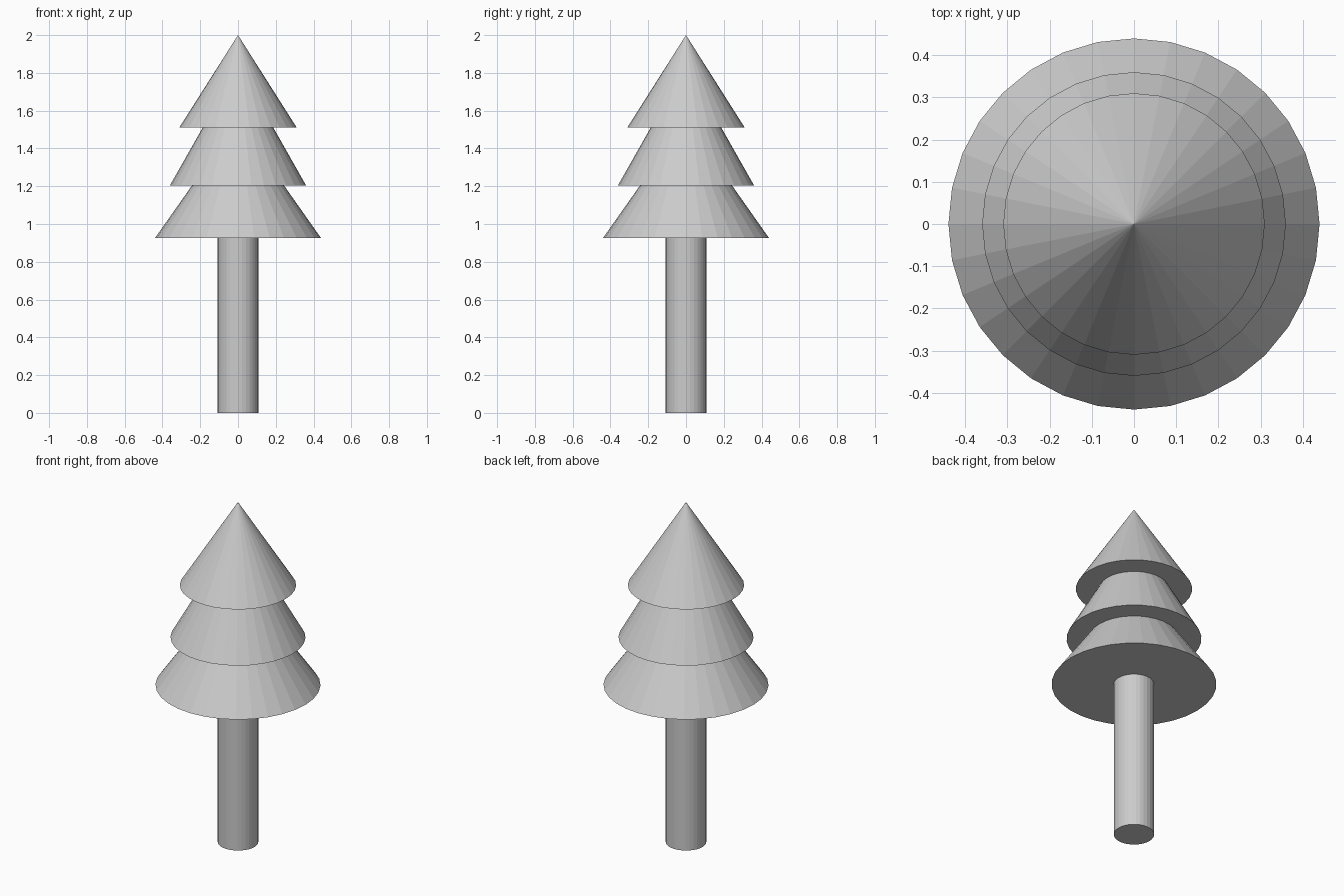
import bpy

cube = bpy.data.objects.get("Cube")
if cube:
    bpy.data.objects.remove(cube, do_unlink=True)

SIDES = 32

# One plain grey for the whole tree
grey = bpy.data.materials.new("light_grey")
grey.use_nodes = True
colour = (0.6, 0.6, 0.6, 1.0)
grey.diffuse_color = colour
grey.node_tree.nodes["Principled BSDF"].inputs["Base Color"].default_value = colour


def finish(name):
    obj = bpy.context.object
    obj.name = obj.data.name = name
    obj.data.materials.append(grey)


def tier(name, radius, base, tip):
    bpy.ops.mesh.primitive_cone_add(
        vertices=SIDES, radius1=radius, radius2=0, depth=tip - base,
        location=(0, 0, (base + tip) / 2))
    finish(name)


# Trunk, reaching a little into the foliage
trunk_top = 0.96
bpy.ops.mesh.primitive_cylinder_add(
    vertices=SIDES, radius=0.108, depth=trunk_top, location=(0, 0, trunk_top / 2))
finish("trunk")

# Three nested foliage cones
tier("lower_foliage", 0.44, 0.925, 1.55)
tier("middle_foliage", 0.36, 1.205, 1.84)
tier("top_foliage", 0.31, 1.512, 2.0)
